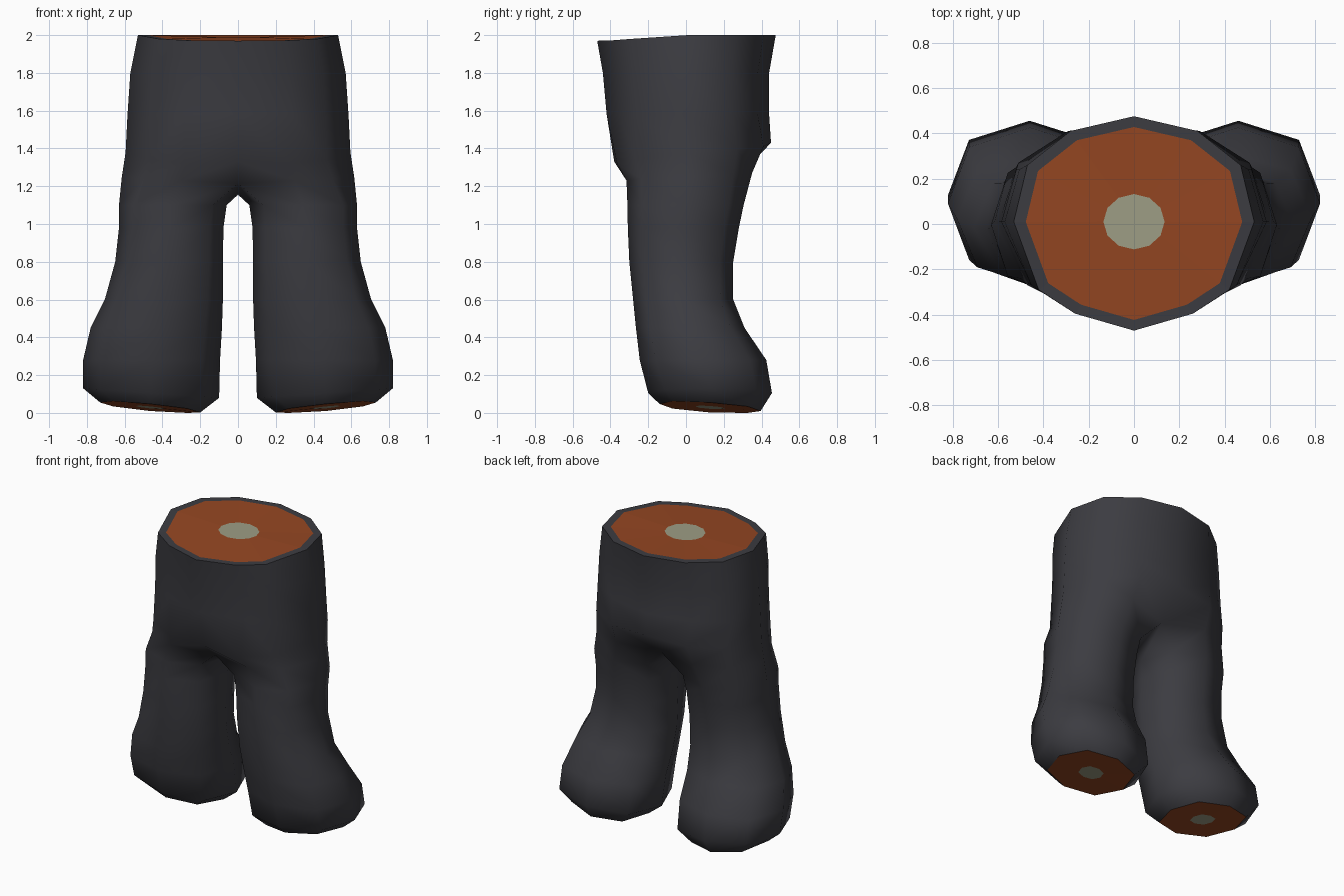
import bpy, bmesh, math
from mathutils import Vector

if "Cube" in bpy.data.objects:
    bpy.data.objects.remove(bpy.data.objects["Cube"])


def material(name, rgb):
    m = bpy.data.materials.new(name)
    m.diffuse_color = (*rgb, 1)
    m.use_nodes = True
    m.node_tree.nodes["Principled BSDF"].inputs["Base Color"].default_value = m.diffuse_color
    return m


CLOTH, FLESH, BONE = 0, 1, 2
mats = [material("charcoal cloth", (0.045, 0.045, 0.053)),
        material("rust flesh", (0.30, 0.062, 0.016)),
        material("pale bone", (0.34, 0.34, 0.235))]

bm = bmesh.new()


def ring(points):
    return [bm.verts.new(p) for p in points]


def loft(a, b, closed, mat=CLOTH, smooth=True):
    n = len(a)
    for i in range(n if closed else n - 1):
        j = (i + 1) % n
        f = bm.faces.new((a[i], a[j], b[j], b[i]))
        f.material_index, f.smooth = mat, smooth


def cap(points, mat):
    f = bm.faces.new(points)
    f.material_index, f.smooth = mat, False


# Waist and hips: half rings running from front centre to back centre
waist = [(0, -.47), (.26, -.395), (.42, -.29), (.53, .01), (.47, .26), (.28, .41), (0, .475)]
waist_z = [1.97, 1.972, 1.98, 2.0, 2.0, 2.0, 2.0]
top = ring([(x, y, z) for (x, y), z in zip(waist, waist_z)])
torso = [top]
for z, sx, front, back in [(1.8, .57, .44, .44), (1.58, .585, .42, .44)]:
    torso.append(ring([(x * sx / .53, y * (front / .47 if y < 0 else back / .475), z)
                       for x, y in waist]))
# Belly and seat overhang, then the fold running into the crotch
torso.append(ring([(0, -.38, 1.33), (.28, -.365, 1.32), (.47, -.27, 1.34), (.595, .01, 1.38),
                   (.51, .27, 1.40), (.29, .41, 1.41), (0, .45, 1.43)]))
torso.append(ring([(0, -.25, 1.215), (.30, -.315, 1.23), (.50, -.24, 1.24), (.615, .01, 1.25),
                   (.52, .25, 1.26), (.30, .35, 1.27), (0, .27, 1.24)]))
for a, b in zip(torso, torso[1:]):
    loft(a, b, False)

# Stump at the waist: cloth rim, flesh, bone
flesh_edge = ring([(x * .9, y * .9, z) for (x, y), z in zip(waist, waist_z)])
bone_edge = ring([(.135 * math.sin(math.pi * i / 6), .01 - .122 * math.cos(math.pi * i / 6), 1.99)
                  for i in range(7)])
loft(flesh_edge, top, False, CLOTH, False)
loft(bone_edge, flesh_edge, False, FLESH, False)
cap(bone_edge, BONE)


# Leg: octagonal rings from thigh to foot
def octagon(inner, outer, front, back, height):
    cx, cy = (inner + outer) / 2, (front + back) / 2
    pts = []
    for i in range(8):
        a = math.radians(-135 + 45 * i)
        k = 1.0 if i % 2 else 1.05
        x = cx + (outer - inner) / 2 * k * math.cos(a)
        y = cy + (back - front) / 2 * k * math.sin(a)
        pts.append((x, y, height(x, y)))
    return pts


prev = torso[-1] + [bm.verts.new((0, .02, 1.155))]
for z, inner, outer, front, back in [
        (1.10, .06, .63, -.31, .305), (.98, .077, .63, -.308, .28),
        (.80, .08, .65, -.30, .25), (.60, .08, .705, -.28, .25),
        (.45, .085, .78, -.265, .31), (.28, .095, .82, -.245, .425)]:
    r = ring(octagon(inner, outer, front, back, lambda x, y: z))
    loft(prev, r, True)
    prev = r
for args in [(.10, .82, -.20, .455, lambda x, y: .105 + .07 * (x - .46)),
             (.20, .73, -.14, .395, lambda x, y: max(0, .028 + .1 * (x - .46) - .07 * (y - .13)))]:
    r = ring(octagon(*args))
    loft(prev, r, True)
    prev = r

# Stump under the foot: flesh and bone
centre = sum((v.co for v in prev), Vector()) / 8
bone = ring([centre + (v.co - centre) * .29 for v in prev])
loft(prev, bone, True, FLESH, False)
cap(bone, BONE)

bmesh.ops.recalc_face_normals(bm, faces=bm.faces[:])
if max(bm.faces, key=lambda f: f.calc_center_median().z).normal.z < 0:
    bmesh.ops.reverse_faces(bm, faces=bm.faces[:])
mesh = bpy.data.meshes.new("trousered_legs")
bm.to_mesh(mesh)
bm.free()
for m in mats:
    mesh.materials.append(m)
legs = bpy.data.objects.new("trousered_legs", mesh)
bpy.context.collection.objects.link(legs)

# Other half
mirror = legs.modifiers.new("mirror", 'MIRROR')
mirror.use_axis = (True, False, False)
mirror.use_mirror_merge = True
mirror.merge_threshold = 0.001
